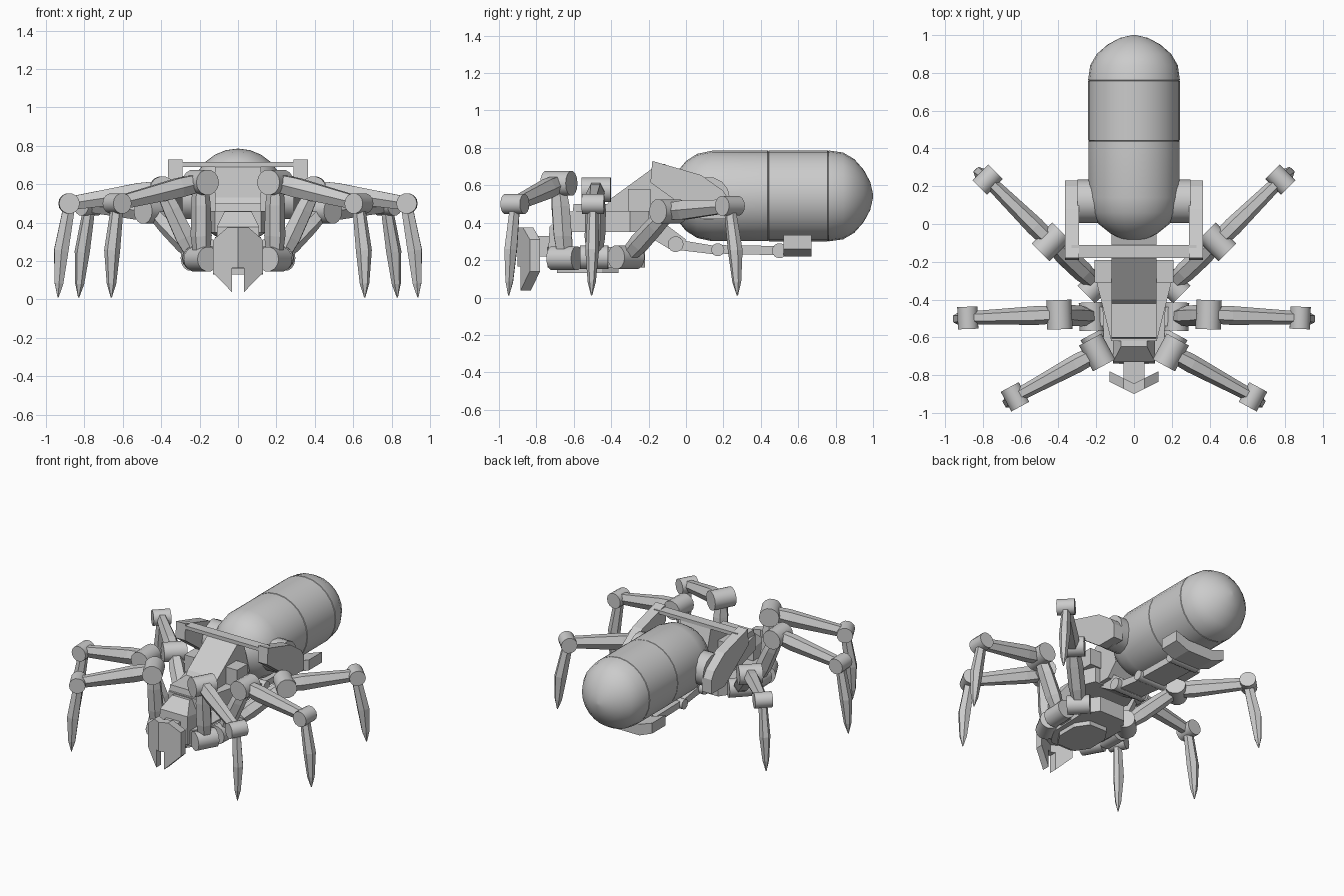
import bpy, bmesh
from math import cos, sin, pi, radians
from mathutils import Vector as V

if "Cube" in bpy.data.objects:
    bpy.data.objects.remove(bpy.data.objects["Cube"])


def finish(name, bm, mirror=False, smooth=0):
    bmesh.ops.recalc_face_normals(bm, faces=bm.faces)
    me = bpy.data.meshes.new(name)
    bm.to_mesh(me)
    bm.free()
    ob = bpy.data.objects.new(name, me)
    bpy.context.collection.objects.link(ob)
    if smooth:
        bpy.ops.object.select_all(action='DESELECT')
        ob.select_set(True)
        bpy.context.view_layer.objects.active = ob
        bpy.ops.object.shade_smooth_by_angle(angle=radians(smooth))
    if mirror:
        ob.modifiers.new("Mirror", 'MIRROR').use_mirror_merge = False
    return ob


def skin(bm, rings):
    rings = [[bm.verts.new(p) for p in r] for r in rings]
    n = len(rings[0])
    for r, s in zip(rings, rings[1:]):
        for i in range(n):
            bm.faces.new((r[i], r[(i + 1) % n], s[(i + 1) % n], s[i]))
    bm.faces.new(rings[0])
    bm.faces.new(rings[-1])


def loft(name, secs, side, n=6, mirror=True, smooth=0):
    """Sections of (centre, half width, half depth); side is the width direction."""
    side = V(side).normalized()
    up = (V(secs[-1][0]) - V(secs[0][0])).cross(side).normalized()
    k = 1 / cos(pi / n) if n == 4 else 1
    off = pi / n if n == 4 else 0
    bm = bmesh.new()
    skin(bm, [[V(c) + side * (a * k * cos(2 * pi * i / n + off)) + up * (b * k * sin(2 * pi * i / n + off))
               for i in range(n)] for c, a, b in secs])
    return finish(name, bm, mirror, smooth)


def cyl(name, c, axis, r, length, mirror=True, n=14):
    c, d = V(c), V(axis).normalized() * (length / 2)
    side = d.cross(V((0, 0, 1)))
    return loft(name, [(c - d, r, r), (c + d, r, r)], side, n, mirror, 35)


def prism(name, pts, lo, hi, axis, mirror=False, shear=0):
    """Extrude a 2D outline along an axis: x uses (y,z), y uses (x,z), z uses (x,y)."""
    place = {'x': lambda p, t: (t, p[0], p[1]),
             'y': lambda p, t: (p[0], t + shear * p[0], p[1]),
             'z': lambda p, t: (p[0], p[1], t)}[axis]
    bm = bmesh.new()
    skin(bm, [[place(p, t) for p in pts] for t in (lo, hi)])
    return finish(name, bm, mirror)


def rect(a, b, c, d):
    return [(a, c), (b, c), (b, d), (a, d)]


def sym(pts):
    return pts + [(-x, y) for x, y in reversed(pts)]


# capsule abdomen, revolved along y, with a seam groove
prof = [(-.09, .01), (-.08, .065), (-.05, .125), (0, .187), (.06, .225), (.14, .242),
        (.437, .242), (.44, .238), (.443, .243), (.757, .243), (.76, .239), (.763, .243),
        (.84, .232), (.90, .197), (.95, .14), (.985, .075), (1.0, .01)]
loft("abdomen", [((0, y, .543), r, r) for y, r in prof], (1, 0, 0), 24, False, 30)

# yoke that carries the abdomen
prism("yoke_arm", [(-.18, .73), (.08, .655), (.20, .57), (.23, .52), (.23, .42), (.08, .42), (-.19, .615)],
      .29, .365, 'x', True)
prism("yoke_bar", rect(-.18, -.11, .69, .715), -.33, .33, 'x')
cyl("yoke_pivot", (.235, .12, .53), (1, 0, 0), .115, .13)

# upper thorax hull and side body
prism("thorax_top", [(-.61, .43), (-.60, .50), (-.42, .50), (-.40, .53), (-.18, .69), (-.11, .69),
                     (-.04, .45), (-.12, .36), (-.55, .36)], -.12, .12, 'x')
prism("thorax_body", sym([(.12, -.62), (.20, -.30), (.16, -.20)]), .35, .46, 'z')
prism("thorax_shoulder", rect(-.31, -.19, .46, .58), .10, .21, 'x', True)

# front block, neck and lower chassis
loft("front_block", [((0, -.67, .17), .11, .07), ((0, -.67, .37), .11, .06), ((0, -.63, .455), .07, .02)],
     (1, 0, 0), 4, False)
prism("neck", rect(-.87, -.68, .22, .33), -.055, .055, 'x')
prism("chassis", sym([(.08, -.74), (.16, -.64), (.17, -.32), (.10, -.22)]), .16, .27, 'z')
prism("belly_plate", sym([(.07, -.69), (.13, -.60), (.13, -.45), (.07, -.36)]), .13, .17, 'z')

# wedge shaped face mask with two fangs
prism("face_mask", [(0, .375), (.055, .375), (.13, .31), (.13, .14), (.03, .037), (.03, .165), (0, .165)],
      -.90, -.845, 'y', True, .5)

# jointed support rail below the abdomen
prism("rail_link", [(-.22, .42), (-.12, .40), (.0, .31), (-.03, .25), (-.09, .26), (-.24, .35)], -.09, .09, 'x')
cyl("rail_joint", (0, -.055, .285), (1, 0, 0), .042, .24, False)
prism("rail_front", [(-.05, .31), (.16, .275), (.16, .23), (-.05, .255)], -.09, .09, 'x')
cyl("rail_mid_joint", (0, .17, .255), (1, 0, 0), .035, .22, False)
prism("rail_rear", [(.17, .28), (.52, .275), (.52, .225), (.17, .235)], -.09, .09, 'x')
cyl("rail_end_joint", (0, .50, .25), (1, 0, 0), .04, .22, False)
prism("rail_cradle", sym([(0.10, .22), (.20, .26), (.20, .335), (.10, .30)]), .52, .67, 'y')

# legs: hip, upper joint, knee, foot tip (right side, mirrored)
legs = {
    "front": ((.19, -.65, .21), (.195, -.68, .61), (.63, -.915, .50), (.66, -.948, .01)),
    "middle": ((.225, -.49, .215), (.395, -.48, .575), (.88, -.497, .50), (.937, -.505, .01)),
    "rear": ((.20, -.32, .215), (.44, -.095, .46), (.775, .235, .49), (.83, .275, .01)),
}
for key, pts in legs.items():
    hip, top, knee, tip = map(V, pts)
    out = knee - top
    out.z = 0
    out.normalize()
    side = V((-out.y, out.x, 0))
    cyl(key + "_hip_joint", hip, side, .065, .15)
    loft(key + "_coxa", [(V((.06, hip.y * .9 - .05, .215)), .05, .045), (hip, .05, .045)], side, 4)
    loft(key + "_upper_leg", [(hip, .04, .04), (hip.lerp(top, .3), .055, .055),
                              (hip.lerp(top, .7), .055, .05), (top, .04, .04)], side, 6)
    cyl(key + "_upper_joint", top, side, .067, .155)
    loft(key + "_thigh", [(top, .045, .05), (top.lerp(knee, .25), .05, .058),
                          (knee, .034, .04)], side, 6)
    cyl(key + "_knee_joint", knee, side, .054, .118)
    mid = knee.lerp(tip, .5)
    loft(key + "_shin", [(knee, .028, .034), (knee.lerp(tip, .12), .03, .036),
                         (mid + out * .012, .037, .043), (knee.lerp(tip, .85) + out * .004, .022, .026),
                         (tip, .003, .003)], side, 6)
